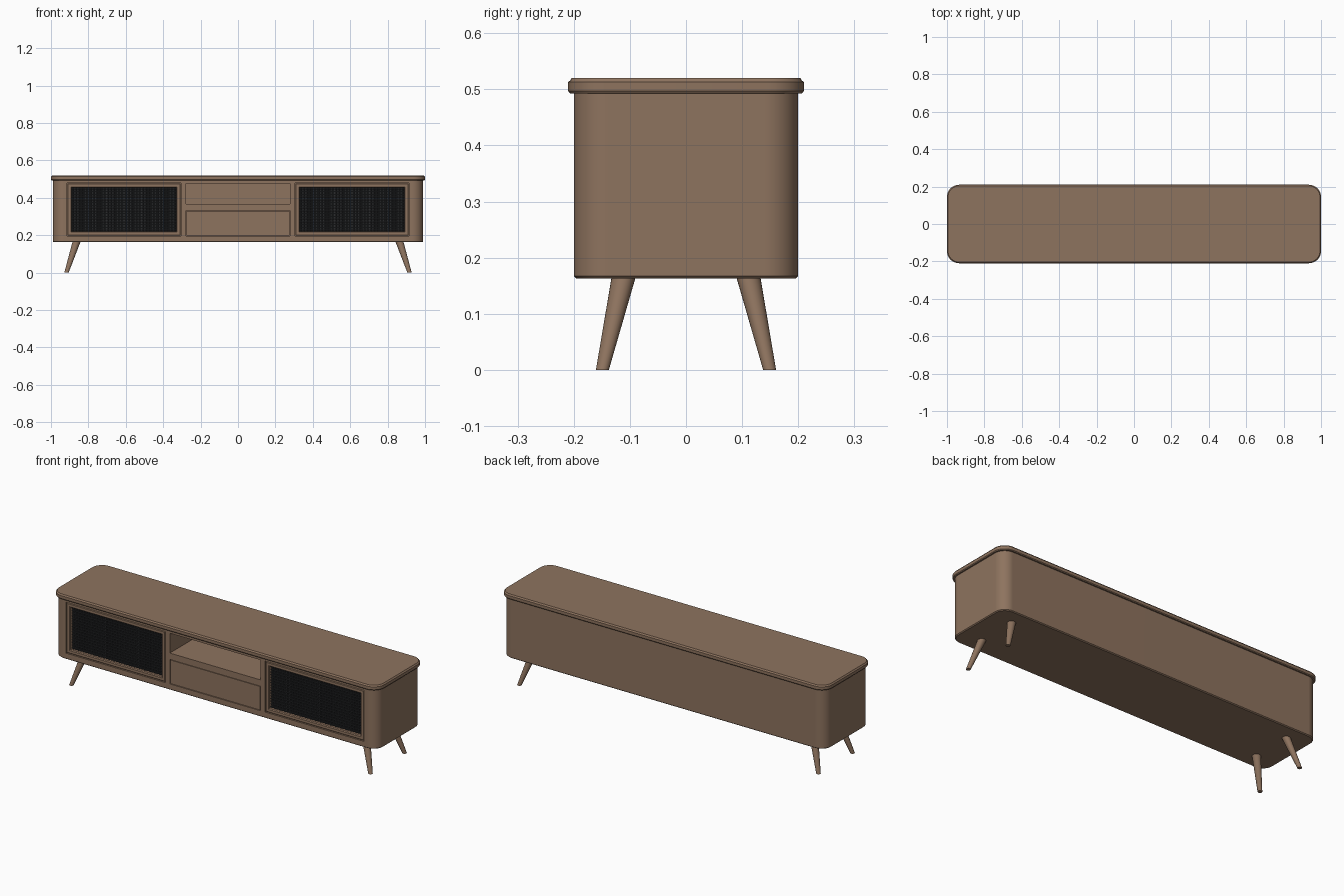
import bpy, bmesh, math
from mathutils import Matrix, Vector

if "Cube" in bpy.data.objects:
    bpy.data.objects.remove(bpy.data.objects["Cube"])


def material(name, rgb):
    m = bpy.data.materials.new(name)
    m.diffuse_color = (*rgb, 1)
    m.use_nodes = True
    m.node_tree.nodes["Principled BSDF"].inputs["Base Color"].default_value = m.diffuse_color
    return m


BROWN = material("walnut brown", (0.270, 0.172, 0.113))
BLACK = material("woven black", (0.024, 0.025, 0.027))


def finish(name, bm, mat, smooth=True):
    bmesh.ops.recalc_face_normals(bm, faces=bm.faces[:])
    me = bpy.data.meshes.new(name)
    bm.to_mesh(me)
    bm.free()
    me.materials.append(mat)
    ob = bpy.data.objects.new(name, me)
    bpy.context.collection.objects.link(ob)
    if smooth:
        smooth_shade(ob)
    return ob


def smooth_shade(ob):
    bpy.ops.object.select_all(action='DESELECT')
    ob.select_set(True)
    bpy.context.view_layer.objects.active = ob
    bpy.ops.object.shade_smooth_by_angle(angle=math.radians(35))


def loft(bm, rings, cap=True, closed=False):
    """Join equal-length point rings with quads."""
    vs = [[bm.verts.new(p) for p in r] for r in rings]
    n = len(vs[0])
    pairs = list(zip(vs, vs[1:])) + ([(vs[-1], vs[0])] if closed else [])
    for a, b in pairs:
        for i in range(n):
            j = (i + 1) % n
            bm.faces.new((a[i], a[j], b[j], b[i]))
    if cap and not closed:
        bm.faces.new(vs[0][::-1])
        bm.faces.new(vs[-1])


def rounded(hx, hy, r, z, seg=8):
    pts = []
    for k, (sx, sy) in enumerate(((1, 1), (-1, 1), (-1, -1), (1, -1))):
        for i in range(seg + 1):
            a = math.pi / 2 * (k + i / seg)
            pts.append((sx * (hx - r) + r * math.cos(a),
                        sy * (hy - r) + r * math.sin(a), z))
    return pts


def rounded_slab(name, hx, hy, r, levels):
    bm = bmesh.new()
    loft(bm, [rounded(hx - d, hy - d, r - d, z) for d, z in levels])
    return finish(name, bm, BROWN)


def add_box(bm, x0, x1, y0, y1, z0, z1):
    c = Vector((x0 + x1, y0 + y1, z0 + z1)) / 2
    bmesh.ops.create_cube(bm, size=1, matrix=Matrix.Translation(c)
                          @ Matrix.Diagonal((x1 - x0, y1 - y0, z1 - z0, 1)))


# Cabinet body, with door recesses, open niche and drawer pocket cut out
body = rounded_slab("cabinet_body", 0.99, 0.20, 0.06,
                    [(0.005, 0.1625), (0.0, 0.167), (0.0, 0.495)])
bm = bmesh.new()
for x0, x1, depth, z0, z1 in ((-0.914, -0.305, 0.05, 0.196, 0.479),
                              (0.305, 0.914, 0.05, 0.196, 0.479),
                              (-0.278, 0.278, 0.36, 0.367, 0.477),
                              (-0.278, 0.278, 0.03, 0.196, 0.332)):
    add_box(bm, x0, x1, -0.3, -0.2 + depth, z0, z1)
cutter = finish("cutter", bm, BROWN, False)
cutter.hide_render = True
mod = body.modifiers.new("cut", 'BOOLEAN')
mod.object, mod.operation, mod.solver = cutter, 'DIFFERENCE', 'EXACT'
bpy.context.view_layer.objects.active = body
bpy.ops.object.modifier_apply(modifier="cut")
bpy.data.objects.remove(cutter)
smooth_shade(body)
body.modifiers.new("clean_normals", 'WEIGHTED_NORMAL').keep_sharp = True

# Table top with softened rim
rounded_slab("top_board", 1.0, 0.21, 0.065,
             [(0.003, 0.493), (0, 0.497), (0, 0.513), (0.004, 0.516), (0.006, 0.52)])

# Drawer front
bm = bmesh.new()
add_box(bm, -0.275, 0.275, -0.199, -0.172, 0.199, 0.329)
finish("drawer_front", bm, BROWN, False)


def rect(x0, x1, z0, z1, d, y):
    return [(x0 + d, y, z0 + d), (x1 - d, y, z0 + d),
            (x1 - d, y, z1 - d), (x0 + d, y, z1 - d)]


# Doors: frame plus woven panel
for side, s in (("left", -1), ("right", 1)):
    x0, x1 = sorted((s * 0.308, s * 0.911))
    z0, z1 = 0.199, 0.476
    bm = bmesh.new()
    loft(bm, [rect(x0, x1, z0, z1, d, y) for d, y in
              ((0, -0.152), (0, -0.196), (0.003, -0.199),
               (0.017, -0.199), (0.021, -0.194), (0.021, -0.152))], closed=True)
    finish(side + "_door_frame", bm, BROWN, False)

    px0, px1, pz0, pz1 = x0 + 0.021, x1 - 0.021, z0 + 0.021, z1 - 0.021
    bm = bmesh.new()
    add_box(bm, px0, px1, -0.178, -0.165, pz0, pz1)
    nv, nh = 36, 16
    for i in range(nv):  # upright canes
        x = px0 + (i + 0.5) * (px1 - px0) / nv
        bmesh.ops.create_cone(bm, segments=8, radius1=0.0055, radius2=0.0055,
                              depth=pz1 - pz0, cap_ends=True, matrix=Matrix.Translation(
                                  (x, -0.178, (pz0 + pz1) / 2)))
    for i in range(nh):  # cross strands
        z = pz0 + (i + 0.5) * (pz1 - pz0) / nh
        bmesh.ops.create_cone(bm, segments=6, radius1=0.0025, radius2=0.0025,
                              depth=px1 - px0, cap_ends=True,
                              matrix=Matrix.Translation(((px0 + px1) / 2, -0.182, z))
                              @ Matrix.Rotation(math.pi / 2, 4, 'Y'))
    finish(side + "_woven_panel", bm, BLACK)

# Splayed tapered legs
for sx, xn in ((-1, "left"), (1, "right")):
    for sy, yn in ((-1, "front"), (1, "back")):
        bm = bmesh.new()
        rings = []
        for x, y, z, r in ((0.917, 0.149, 0, 0.0115), (0.863, 0.111, 0.166, 0.0215)):
            rings.append([(sx * x + r * math.cos(a), sy * y + r * math.sin(a), z)
                          for a in (2 * math.pi * k / 24 for k in range(24))])
        loft(bm, rings)
        finish(f"{yn}_{xn}_leg", bm, BROWN)
